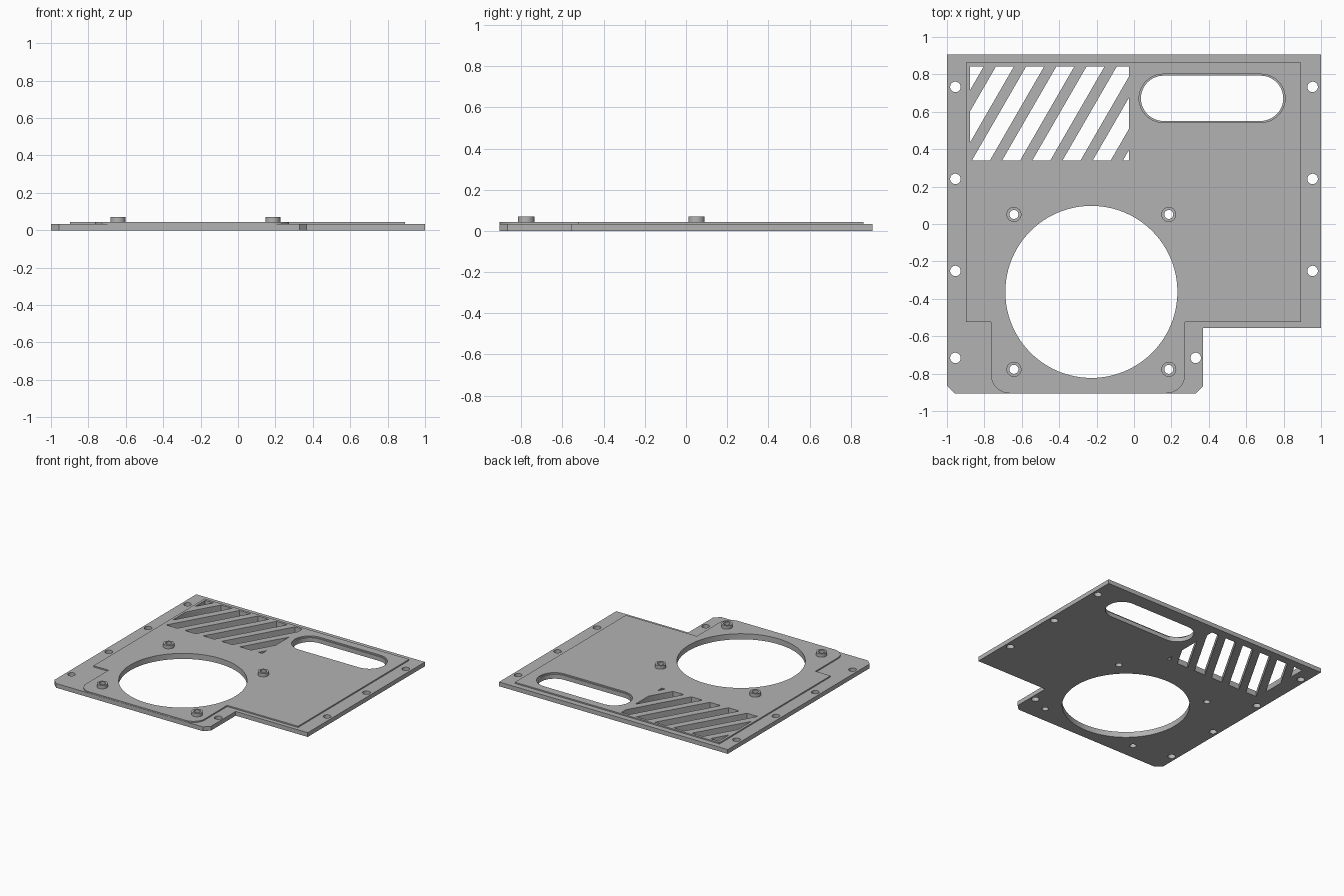
import bpy, bmesh, math

cube = bpy.data.objects.get("Cube")
if cube:
    bpy.data.objects.remove(cube, do_unlink=True)

BASE_TOP, PANEL_TOP, BOSS_TOP = 0.034, 0.044, 0.071

grey = bpy.data.materials.new("plain grey")
grey.use_nodes = True
COLOUR = (0.45, 0.45, 0.45, 1)
grey.diffuse_color = COLOUR
grey.node_tree.nodes["Principled BSDF"].inputs["Base Color"].default_value = COLOUR


def arc(cx, cy, r, start, end, steps):
    """Points along an arc, angles in degrees, both ends included."""
    angles = [math.radians(start + (end - start) * i / steps) for i in range(steps + 1)]
    return [(cx + r * math.cos(a), cy + r * math.sin(a)) for a in angles]


def circle(cx, cy, r, steps=32):
    return arc(cx, cy, r, 0, 360, steps)[:-1]


def stadium(x0, x1, cy, r):
    return arc(x1 - r, cy, r, -90, 90, 24) + arc(x0 + r, cy, r, 90, 270, 24)


def clip_x(points, limit, side):
    """Keep the part of a convex outline where side * x >= side * limit."""
    kept = []
    for (ax, ay), (bx, by) in zip(points, points[1:] + points[:1]):
        a_in, b_in = side * (ax - limit) >= 0, side * (bx - limit) >= 0
        if a_in:
            kept.append((ax, ay))
        if a_in != b_in:
            t = (limit - ax) / (bx - ax)
            kept.append((limit, ay + t * (by - ay)))
    return kept


def sheet(name, loops, z0, z1, open_bottom=False):
    """Extruded flat part: the first loop is the outline, the rest are holes."""
    curve = bpy.data.curves.new(name, "CURVE")
    curve.dimensions = "2D"
    curve.fill_mode = "BOTH"
    curve.extrude = (z1 - z0) / 2
    for loop in loops:
        spline = curve.splines.new("POLY")
        spline.points.add(len(loop) - 1)
        for point, (x, y) in zip(spline.points, loop):
            point.co = (x, y, 0, 1)
        spline.use_cyclic_u = True
    helper = bpy.data.objects.new(name + " outline", curve)
    bpy.context.collection.objects.link(helper)
    graph = bpy.context.evaluated_depsgraph_get()
    mesh = bpy.data.meshes.new_from_object(helper.evaluated_get(graph))
    bpy.data.objects.remove(helper, do_unlink=True)
    bpy.data.curves.remove(curve)

    # Weld the caps to the walls and set the part at its height
    bm = bmesh.new()
    bm.from_mesh(mesh)
    bmesh.ops.remove_doubles(bm, verts=bm.verts, dist=0.0001)
    bmesh.ops.recalc_face_normals(bm, faces=bm.faces)
    bmesh.ops.translate(bm, verts=bm.verts, vec=(0, 0, (z0 + z1) / 2))
    if open_bottom:
        hidden = [f for f in bm.faces if f.normal.z < -0.9]
        bmesh.ops.delete(bm, geom=hidden, context="FACES")
    bm.to_mesh(mesh)
    bm.free()
    mesh.name = name
    mesh.materials.clear()
    mesh.materials.append(grey)
    obj = bpy.data.objects.new(name, mesh)
    bpy.context.collection.objects.link(obj)
    bpy.ops.object.select_all(action="DESELECT")
    obj.select_set(True)
    bpy.context.view_layer.objects.active = obj
    bpy.ops.object.shade_smooth_by_angle(angle=math.radians(30))
    return obj


# Round opening and the four boss positions around it
fan_opening = circle(-0.228, -0.363, 0.46, 96)
bosses = [(x, y) for x in (-0.642, 0.186) for y in (0.051, -0.777)]
boss_holes = [circle(x, y, 0.024) for x, y in bosses]

# Slanted vent slots, trimmed to a rectangle
LEFT, RIGHT, LOW, HIGH = -0.877, -0.027, 0.34, 0.843
PITCH, WIDTH = 0.1615, 0.096
lean = (HIGH - LOW) / math.tan(math.radians(60))
vents = []
for k in range(-3, 5):
    x = -0.705 + k * PITCH
    slot = [(x, LOW), (x + WIDTH, LOW), (x + WIDTH + lean, HIGH), (x + lean, HIGH)]
    slot = clip_x(clip_x(slot, LEFT, 1), RIGHT, -1)
    if len(slot) > 2:
        vents.append(slot)

shared = [fan_opening] + boss_holes + vents

# Base plate with edge screw holes
base_outline = [(-1, 0.907), (1, 0.907), (1, -0.557), (0.37, -0.557),
                (0.37, -0.866), (0.328, -0.907), (-0.957, -0.907), (-1, -0.866)]
screws = [(x, y) for x in (-0.955, 0.955) for y in (0.733, 0.241, -0.251)]
screws += [(-0.955, -0.716), (0.33, -0.716)]
screw_holes = [circle(x, y, 0.028) for x, y in screws]
sheet("base_plate", [base_outline] + shared + screw_holes
      + [stadium(0.037, 0.798, 0.672, 0.121)], 0, BASE_TOP)

# Raised panel, with a slightly wider handle slot
panel_outline = [(-0.897, 0.863), (0.893, 0.863), (0.893, -0.525), (0.273, -0.525)]
panel_outline += arc(0.173, -0.805, 0.1, 0, -90, 12)
panel_outline += arc(-0.665, -0.805, 0.1, -90, -180, 12)
panel_outline += [(-0.765, -0.525), (-0.897, -0.525)]
sheet("raised_panel", [panel_outline] + shared
      + [stadium(0.027, 0.808, 0.672, 0.129)], BASE_TOP, PANEL_TOP, True)

# Hollow mounting bosses
for number, ((x, y), hole) in enumerate(zip(bosses, boss_holes), 1):
    sheet(f"mounting_boss_{number}", [circle(x, y, 0.04), hole],
          PANEL_TOP, BOSS_TOP, True)
